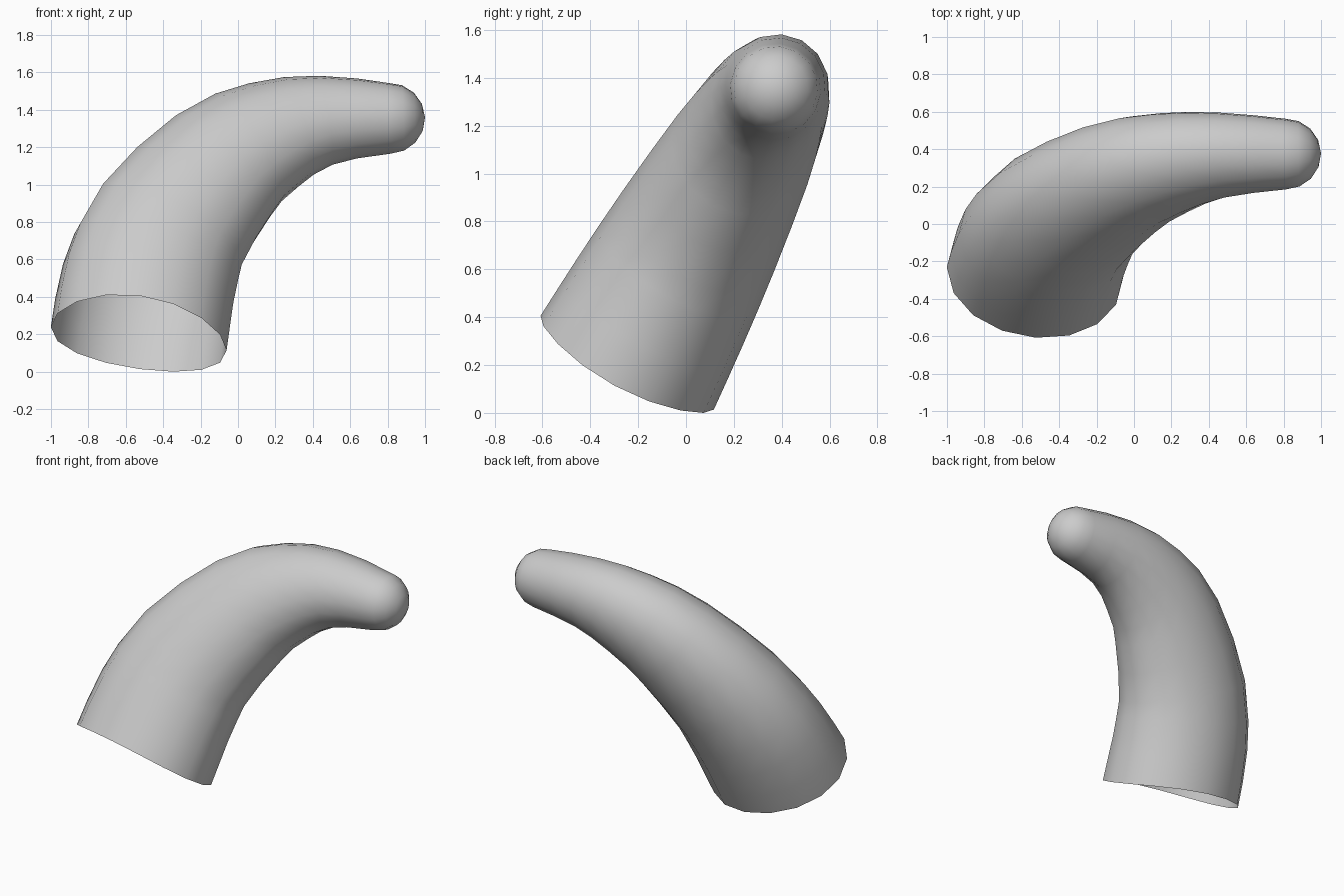
import bpy, bmesh, math
from mathutils import Vector

if "Cube" in bpy.data.objects:
    bpy.data.objects.remove(bpy.data.objects["Cube"])

SIDES = 16
CAP = 4
# The horn bends in a tilted plane: U and V span it, N is its normal
U = Vector((1, 0, 0))
V = Vector((0, 0.476, 0.879))
N = Vector((0, 0.879, -0.476))
OFFSET = -0.312

# Centre line in the plane (u, v), in-plane radius, radius along the normal
KEYS = [Vector(k) for k in (
    (-0.525, 0.06, 0.475, 0.412),
    (-0.48, 0.36, 0.47, 0.39),
    (-0.365, 0.69, 0.442, 0.358),
    (-0.08, 1.072, 0.38, 0.308),
    (0.19, 1.26, 0.315, 0.265),
    (0.47, 1.351, 0.245, 0.225),
    (0.81, 1.362, 0.19, 0.19),
)]


def spline(i, t):
    """Catmull-Rom point and slope between keys i and i + 1."""
    b, c = KEYS[i], KEYS[i + 1]
    a = KEYS[i - 1] if i else b * 2 - c
    d = KEYS[i + 2] if i + 2 < len(KEYS) else c * 2 - b
    m, n = (c - a) / 2, (d - b) / 2
    p = (b * (2*t**3 - 3*t**2 + 1) + m * (t**3 - 2*t**2 + t)
         + c * (3*t**2 - 2*t**3) + n * (t**3 - t**2))
    s = (b * (6*t**2 - 6*t) + m * (3*t**2 - 4*t + 1)
         + c * (6*t - 6*t**2) + n * (3*t**2 - 2*t))
    return p, s


bm = bmesh.new()


def add_ring(centre, tangent, ra, rb, saddle=0.0):
    side = N.cross(tangent).normalized()
    ring = []
    for k in range(SIDES):
        f = 2 * math.pi * k / SIDES
        ring.append(bm.verts.new(centre + side * ra * math.cos(f) + N * rb * math.sin(f)
                                 - tangent * saddle * math.cos(f) ** 2))
    return ring


# Tapered body
rings = []
samples = [(i, t) for i in range(len(KEYS) - 1) for t in (0, 0.5)] + [(len(KEYS) - 2, 1)]
for j, (i, t) in enumerate(samples):
    p, s = spline(i, t)
    centre = U * p[0] + V * p[1] + N * OFFSET
    tangent = (U * s[0] + V * s[1]).normalized()
    rings.append(add_ring(centre, tangent, p[2], p[3], 0.04 if j == 0 else 0))

# Rounded tip
r = KEYS[-1][2]
for j in range(1, CAP):
    f = math.pi / 2 * j / CAP
    rings.append(add_ring(centre + tangent * r * math.sin(f), tangent,
                          r * math.cos(f), r * math.cos(f)))
tip = bm.verts.new(centre + tangent * r)

for lower, upper in zip(rings, rings[1:]):
    for k in range(SIDES):
        n = (k + 1) % SIDES
        bm.faces.new((lower[k], lower[n], upper[n], upper[k]))
for k in range(SIDES):
    bm.faces.new((rings[-1][k], rings[-1][(k + 1) % SIDES], tip))

# Normals outward, lowest rim point on the ground
bmesh.ops.recalc_face_normals(bm, faces=bm.faces)
if tip.normal.dot(tangent) < 0:
    bmesh.ops.reverse_faces(bm, faces=bm.faces)
low = min(v.co.z for v in bm.verts)
bmesh.ops.translate(bm, verts=bm.verts, vec=(0, 0, -low))
for face in bm.faces:
    face.smooth = True

mesh = bpy.data.meshes.new("horn")
bm.to_mesh(mesh)
bm.free()
horn = bpy.data.objects.new("horn", mesh)
bpy.context.collection.objects.link(horn)
